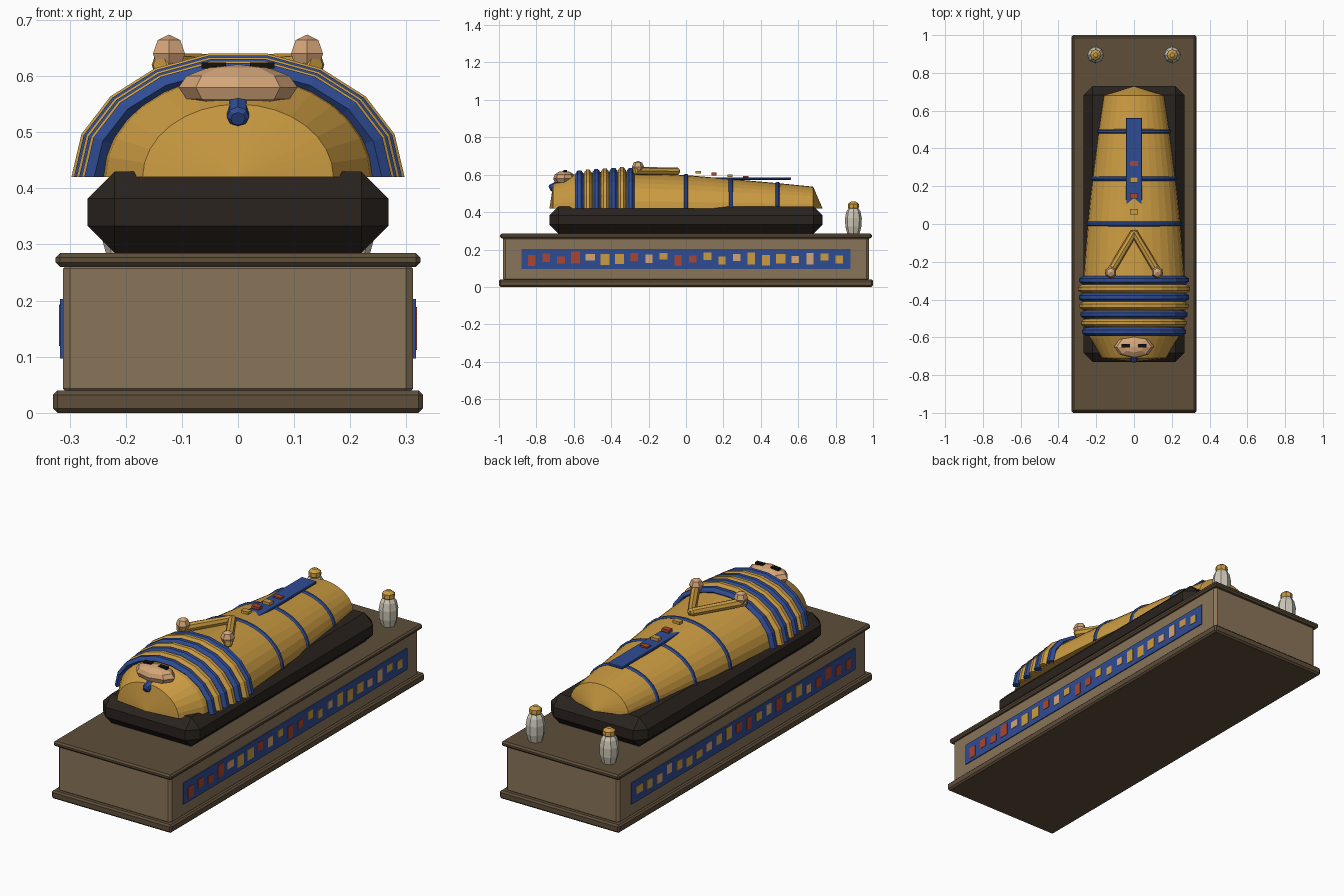
import bpy, bmesh, math, random
from mathutils import Vector

if "Cube" in bpy.data.objects:
    bpy.data.objects.remove(bpy.data.objects["Cube"])
random.seed(4)


def mat(name, hexcol):
    c = [int(hexcol[i:i + 2], 16) / 255 for i in (0, 2, 4)]
    m = bpy.data.materials.new(name)
    m.diffuse_color = [((v + .055) / 1.055) ** 2.4 for v in c] + [1]
    m.use_nodes = True
    m.node_tree.nodes["Principled BSDF"].inputs["Base Color"].default_value = m.diffuse_color
    return m


STONE, DARK = mat("stone", "8A7558"), mat("dark_stone", "5E4E3A")
WOOD, GOLD = mat("dark_wood", "2A231E"), mat("gold", "CC9C42")
BLUE, RED = mat("blue", "2F4C94"), mat("red", "AA4632")
SKIN, IVORY, BLACK = mat("skin", "D4A578"), mat("ivory", "CEC8B8"), mat("black", "14110F")


def finish(bm, name, m):
    bmesh.ops.recalc_face_normals(bm, faces=bm.faces)
    me = bpy.data.meshes.new(name)
    bm.to_mesh(me)
    bm.free()
    me.materials.append(m)
    ob = bpy.data.objects.new(name, me)
    bpy.context.collection.objects.link(ob)
    return ob


def box(name, lo, hi, m, bevel=0):
    bm = bmesh.new()
    bmesh.ops.create_cube(bm, size=1)
    for v in bm.verts:
        v.co = [(a + b) / 2 + c * (b - a) for a, b, c in zip(lo, hi, v.co)]
    if bevel:
        bmesh.ops.bevel(bm, geom=bm.edges[:], offset=bevel, segments=1, affect='EDGES')
    return finish(bm, name, m)


def ball(name, loc, size, m, seg=8, rings=6):
    bm = bmesh.new()
    bmesh.ops.create_uvsphere(bm, u_segments=seg, v_segments=rings, radius=1)
    for v in bm.verts:
        v.co = [p + c * s for p, c, s in zip(loc, v.co, size)]
    return finish(bm, name, m)


def lathe(name, loc, profile, m, seg=8, axis=(0, 0, 1)):
    """Turned solid: profile of (radius, distance along axis)."""
    bm = bmesh.new()
    rot = Vector(axis).to_track_quat('Z', 'Y')
    rings = [[bm.verts.new(Vector(loc) + rot @ Vector((r * math.cos(2 * math.pi * i / seg),
              r * math.sin(2 * math.pi * i / seg), d))) for i in range(seg)] for r, d in profile]
    for a, b in zip(rings, rings[1:]):
        for i in range(seg):
            j = (i + 1) % seg
            bm.faces.new((a[i], a[j], b[j], b[i]))
    bm.faces.new(rings[0])
    bm.faces.new(rings[-1])
    return finish(bm, name, m)


def arch(name, sections, m, seg, closed=False, z=.42):
    """Half-elliptical sections (y, half width, height) joined along y."""
    bm = bmesh.new()
    rings = [[bm.verts.new((w * math.cos(math.pi * i / seg), y, z + h * math.sin(math.pi * i / seg)))
              for i in range(seg + 1)] for y, w, h in sections]
    for a, b in zip(rings, rings[1:] + rings[:1] if closed else rings[1:]):
        for i in range(seg):
            bm.faces.new((a[i], a[i + 1], b[i + 1], b[i]))
    bmesh.ops.remove_doubles(bm, verts=bm.verts, dist=1e-5)
    bmesh.ops.holes_fill(bm, edges=[e for e in bm.edges if e.is_boundary], sides=0)
    return finish(bm, name, m)


def band(name, y, w, h, half, depth, m, seg):
    k = depth * .8
    arch(name, [(y - half, w - k, h - k), (y - half * .4, w, h), (y + half * .4, w, h),
                (y + half, w - k, h - k), (y, w - depth * 1.8, h - depth * 1.8)], m, seg, True)


# Plinth
box("plinth_foot", (-.33, -1, 0), (.33, 1, .04), DARK, .008)
box("plinth_body", (-.312, -.978, .03), (.312, .978, .27), STONE, .013)
box("plinth_top", (-.325, -.994, .26), (.325, .994, .285), DARK, .008)

# Painted side friezes
pattern = "RRRRTGGRTGRRGGTGGGTTGG"
for s in (-1, 1):
    box("frieze_panel", (s * .314 - .003, -.88, .097), (s * .314 + .003, .88, .203), BLUE)
    for i, c in enumerate(pattern):
        y, z = -.825 + i * .0783, random.uniform(.14, .165)
        w, h = random.uniform(.018, .025), random.uniform(.018, .032)
        box("frieze_tile", (s * .316 - .003, y - w, z - h), (s * .316 + .003, y + w, z + h),
            {"R": RED, "G": GOLD, "T": SKIN}[c])

# Tray and coffin body
box("coffin_tray", (-.268, -.73, .285), (.268, .73, .43), WOOD, .048)
arch("coffin_lid", [(-.73, 0, 0), (-.71, .17, .13), (-.6, .235, .18), (-.45, .262, .195),
                    (-.3, .268, .193), (0, .245, .178), (.24, .22, .157), (.5, .187, .134),
                    (.68, .16, .116), (.73, 0, 0)], GOLD, 16)

# Headdress stripes and body straps
for i in range(7):
    w = .274 + .023 * min(i, 5) / 5 - (.007 if i == 6 else 0)
    band("headdress_stripe", -.57 + i * .0455, w, w * .74 + .004, .022, .022, (BLUE, GOLD)[i % 2], 9)
for y, w, h in ((0, .252, .185), (.24, .227, .164), (.49, .195, .142)):
    band("body_strap", y, w, h, .012, .008, BLUE, 16)

# Centre panel and inlays
box("centre_panel", (-.042, .05, .573), (.042, .562, .586), BLUE, .003)
for i in range(4):
    y, z = .065 + i * .085, .613 - i * .009
    box("inlay", (-.02, y - .014, z - .007), (.02, y + .014, z + .007), (GOLD, RED)[i % 2])

# Crossed arms and hands
for s in (-1, 1):
    a, b = Vector((s * .135, -.27, .62)), Vector((0, -.045, .618))
    lathe("arm", a, [(.014, -.008), (.022, 0), (.02, (b - a).length), (.012, (b - a).length + .008)],
          GOLD, 8, b - a)
    ball("hand", (s * .123, -.257, .64), (.033, .033, .034), SKIN, 6, 4)

# Face, eyes, beard
ball("face", (0, -.65, .58), (.106, .06, .041), SKIN, 8, 6)
for s in (-1, 1):
    box("eye", (s * .043 - .022, -.655, .614), (s * .043 + .022, -.635, .624), BLACK)
lathe("beard", (0, -.69, .545), [(.013, -.006), (.02, 0), (.02, .036), (.013, .044)], BLUE, 8, (0, -1, -.55))

# Jars
for s in (-1, 1):
    lathe("jar", (s * .203, .895, .283), [(.032, 0), (.043, .04), (.045, .085), (.038, .12), (.027, .137)], IVORY)
    lathe("jar_lid", (s * .203, .895, .418), [(.022, -.005), (.03, .008), (.029, .026), (.012, .039)], GOLD)
